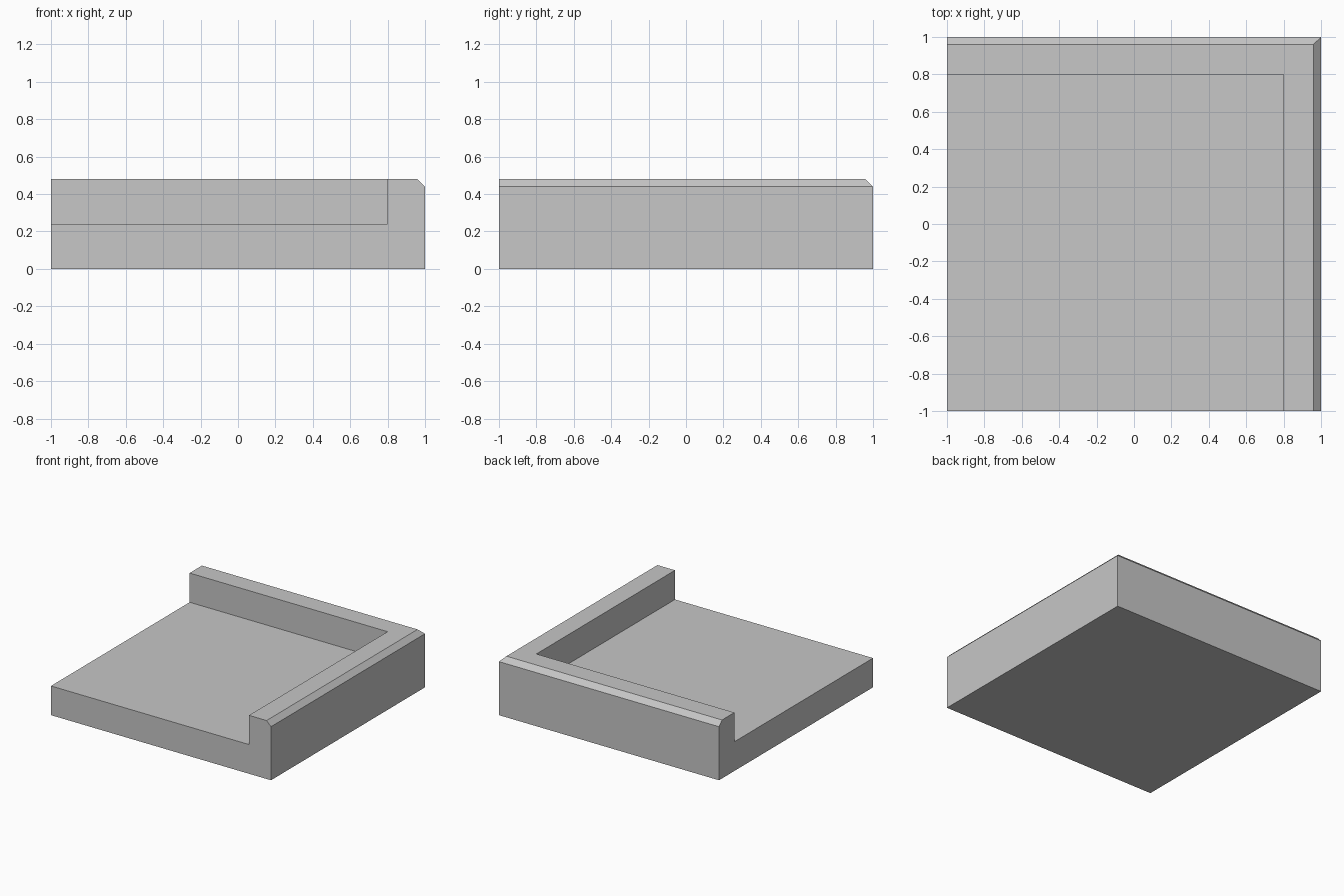
import bpy
import bmesh

cube = bpy.data.objects.get("Cube")
if cube:
    bpy.data.objects.remove(cube, do_unlink=True)

# Plain grey material
grey = bpy.data.materials.new("plain_grey")
grey.use_nodes = True
colour = (0.57, 0.57, 0.57, 1)
grey.diffuse_color = colour
grey.node_tree.nodes["Principled BSDF"].inputs["Base Color"].default_value = colour

# Wall cross-section (distance from centre, height): outer face, chamfer, top, inner face
FLOOR = 0.24
profile = [(1, 0), (1, 0.44), (0.96, 0.48), (0.8, 0.48), (0.8, FLOOR)]

bm = bmesh.new()

# Three mitred stations: front end, back left corner, right end
front = [bm.verts.new((d, -1, z)) for d, z in profile]
corner = [bm.verts.new((d, d, z)) for d, z in profile]
end = [bm.verts.new((-1, d, z)) for d, z in profile]
low = bm.verts.new((-1, -1, 0))
high = bm.verts.new((-1, -1, FLOOR))

# Two wall runs
for a, b in ((front, corner), (corner, end)):
    for i in range(len(profile) - 1):
        bm.faces.new((a[i], a[i + 1], b[i + 1], b[i]))

# Floor, underside and the two open sides
bm.faces.new((front[-1], corner[-1], end[-1], high))
bm.faces.new((front[0], corner[0], end[0], low))
bm.faces.new(front + [high, low])
bm.faces.new(end + [high, low])

bmesh.ops.recalc_face_normals(bm, faces=bm.faces[:])
mesh = bpy.data.meshes.new("corner_tile")
bm.to_mesh(mesh)
bm.free()
mesh.materials.append(grey)
tile = bpy.data.objects.new("corner_tile", mesh)
bpy.context.collection.objects.link(tile)
